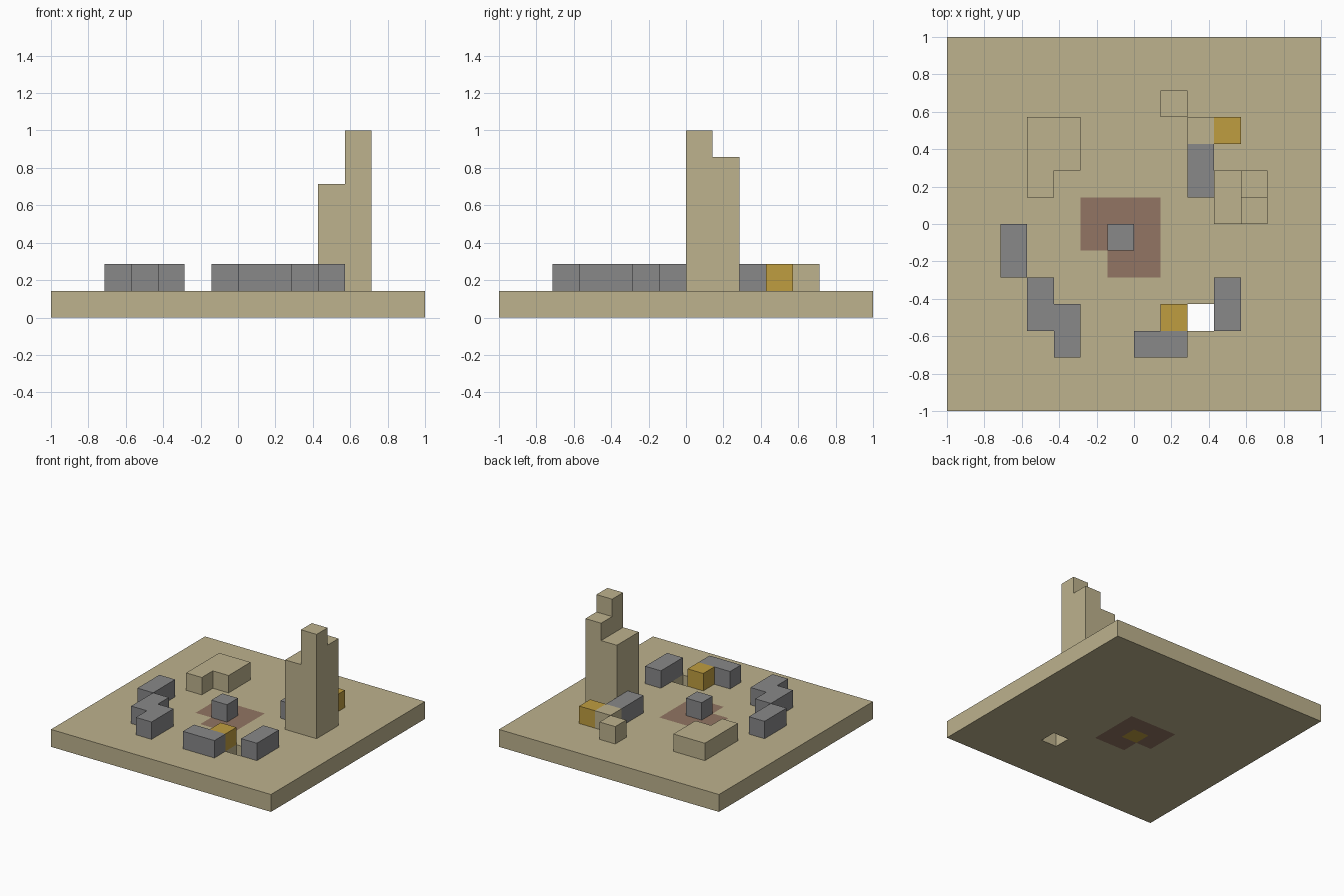
import bpy
import bmesh
from mathutils import Vector

CELL = 1 / 7  # everything sits on a 14 x 14 grid of cells

if "Cube" in bpy.data.objects:
    bpy.data.objects.remove(bpy.data.objects["Cube"], do_unlink=True)


def material(name, rgb):
    linear = [(c / 255 / 12.92) if c < 11 else ((c / 255 + 0.055) / 1.055) ** 2.4 for c in rgb]
    mat = bpy.data.materials.new(name)
    mat.use_nodes = True
    mat.diffuse_color = (*linear, 1)
    node = next(n for n in mat.node_tree.nodes if n.type == "BSDF_PRINCIPLED")
    node.inputs["Base Color"].default_value = (*linear, 1)
    node.inputs["Roughness"].default_value = 0.9
    return mat


sand = material("sand", (189, 178, 141))
stone = material("grey stone", (136, 136, 137))
gold = material("gold", (191, 157, 64))
clay = material("red clay", (146, 117, 99))


def add_object(name, bm, *mats):
    mesh = bpy.data.meshes.new(name)
    bm.to_mesh(mesh)
    bm.free()
    for mat in mats:
        mesh.materials.append(mat)
    obj = bpy.data.objects.new(name, mesh)
    bpy.context.collection.objects.link(obj)
    return obj


def prism(name, outline, mat, height=1):
    """Extrude a counter-clockwise outline, in cells, up from the base top."""
    bm = bmesh.new()
    face = bm.faces.new([bm.verts.new(Vector((x, y, 1)) * CELL) for x, y in outline])
    side = bmesh.ops.extrude_face_region(bm, geom=[face], use_keep_orig=True)
    top = [v for v in side["geom"] if isinstance(v, bmesh.types.BMVert)]
    bmesh.ops.translate(bm, verts=top, vec=(0, 0, height * CELL))
    bmesh.ops.recalc_face_normals(bm, faces=bm.faces)
    return add_object(name, bm, mat)


def block(name, x, y, width, depth, mat, height=1):
    outline = [(x, y), (x + width, y), (x + width, y + depth), (x, y + depth)]
    return prism(name, outline, mat, height)


# Base slab: a tiled sheet with a pit, a clay patch and a gold centre tile
bm = bmesh.new()
bmesh.ops.create_grid(bm, x_segments=14, y_segments=14, size=1)
pit = []
for f in bm.faces:
    x, y = (f.calc_center_median() / CELL).xy
    if 2 < x < 3 and -4 < y < -3:
        pit.append(f)
    elif -1 < x < 0 and -1 < y < 0:
        f.material_index = 2
    elif (-2 < x < 1 and -1 < y < 1) or (-1 < x < 1 and -2 < y < 0):
        f.material_index = 1
bmesh.ops.delete(bm, geom=pit, context="FACES")
bmesh.ops.dissolve_limit(bm, angle_limit=0.01, verts=bm.verts, edges=bm.edges,
                         delimit={"MATERIAL"})
base = add_object("base_slab", bm, sand, clay, gold)
solid = base.modifiers.new("thickness", "SOLIDIFY")
solid.thickness = CELL
solid.offset = 1

# Stepped tower
block("tower_low", 3, 0, 1, 2, sand, 4)
block("tower_high", 4, 0, 1, 1, sand, 6)
block("tower_middle", 4, 1, 1, 1, sand, 5)

# Sand blocks at the back
prism("sand_corner_wall", [(-4, 1), (-3, 1), (-3, 2), (-2, 2), (-2, 4), (-4, 4)], sand)
block("sand_block_rear", 1, 4, 1, 1, sand)
block("sand_block_side", 2, 3, 1, 1, sand)

# Ring of stone walls around the centre stone
block("centre_stone", -1, -1, 1, 1, stone)
block("stone_wall_rear", 2, 1, 1, 2, stone)
block("stone_wall_right", -5, -2, 1, 2, stone)
prism("stone_wall_stepped", [(-4, -4), (-3, -4), (-3, -5), (-2, -5),
                             (-2, -3), (-3, -3), (-3, -2), (-4, -2)], stone)
block("stone_wall_front", 0, -5, 2, 1, stone)
block("stone_wall_left", 3, -4, 1, 2, stone)

# Gold blocks
block("gold_block_front", 1, -4, 1, 1, gold)
block("gold_block_rear", 3, 3, 1, 1, gold)
